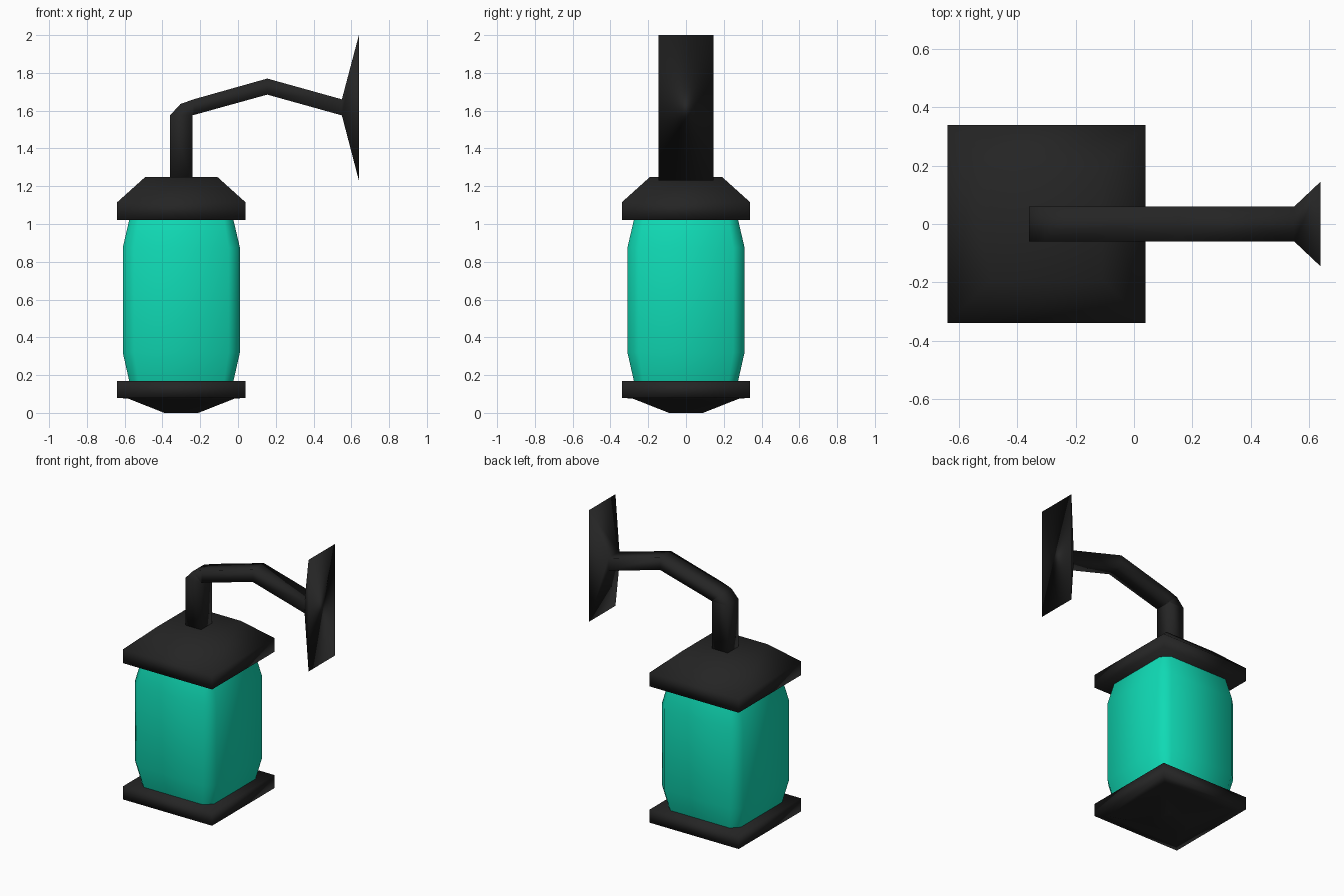
import bpy
import bmesh

cube = bpy.data.objects.get("Cube")
if cube:
    bpy.data.objects.remove(cube, do_unlink=True)

LAMP_X = -0.30  # axis of the hanging lantern


def make_material(name, color, roughness):
    mat = bpy.data.materials.new(name)
    mat.use_nodes = True
    mat.diffuse_color = color
    node = mat.node_tree.nodes["Principled BSDF"]
    node.inputs["Base Color"].default_value = color
    node.inputs["Roughness"].default_value = roughness
    return mat


black = make_material("black metal", (0.018, 0.018, 0.018, 1), 0.6)
teal = make_material("teal glass", (0.005, 0.70, 0.46, 1), 0.5)


def loft(name, rings, mat, caps=True):
    """Skin a row of matching rings into one smooth shaded object."""
    bm = bmesh.new()
    loops = [[bm.verts.new(p) for p in ring] for ring in rings]
    n = len(loops[0])
    for a, b in zip(loops, loops[1:]):
        for i in range(n):
            j = (i + 1) % n
            bm.faces.new((a[i], a[j], b[j], b[i]))
    if caps:
        bm.faces.new(loops[0][::-1])
        bm.faces.new(loops[-1])
    bmesh.ops.recalc_face_normals(bm, faces=bm.faces)
    for face in bm.faces:
        face.smooth = True
    mesh = bpy.data.meshes.new(name)
    bm.to_mesh(mesh)
    bm.free()
    mesh.materials.append(mat)
    obj = bpy.data.objects.new(name, mesh)
    bpy.context.collection.objects.link(obj)
    return obj


def square(half, z):
    """Horizontal square ring around the lantern axis."""
    signs = ((-1, -1), (1, -1), (1, 1), (-1, 1))
    return [(LAMP_X + half * sx, half * sy, z) for sx, sy in signs]


def chamfered(half, cut, z):
    """Horizontal square ring with cut corners."""
    s = half - cut
    corners = ((-s, -half), (s, -half), (half, -s), (half, s),
               (s, half), (-s, half), (-half, s), (-half, -s))
    return [(LAMP_X + x, y, z) for x, y in corners]


def section(inner, outer, half_y):
    """Arm cross-section between an inner and an outer (x, z) point."""
    (xi, zi), (xo, zo) = inner, outer
    return [(xi, -half_y, zi), (xo, -half_y, zo),
            (xo, half_y, zo), (xi, half_y, zi)]


# Lantern base with its shallow tapered foot
loft("base", [square(0.09, 0), square(0.28, 0.075),
              square(0.34, 0.08), square(0.34, 0.17)], black)

# Glass body, drawn in at both ends
loft("glass", [chamfered(0.275, 0.05, 0.165), chamfered(0.31, 0.06, 0.32),
               chamfered(0.31, 0.06, 0.875), chamfered(0.275, 0.05, 1.025)],
     teal, caps=False)

# Roof cap
loft("roof", [square(0.34, 1.02), square(0.34, 1.115),
              square(0.19, 1.25)], black)

# Bent arm that flares into the wall plate
loft("arm_and_wall_plate", [
    section((-0.24, 1.23), (-0.36, 1.23), 0.06),
    section((-0.24, 1.575), (-0.36, 1.575), 0.06),
    section((-0.24, 1.575 + 0.001), (-0.305, 1.635), 0.06),
    section((-0.235, 1.577), (-0.235, 1.66), 0.06),
    section((0.155, 1.685), (0.155, 1.77), 0.06),
    section((0.55, 1.575), (0.55, 1.66), 0.06),
    section((0.64, 1.23), (0.64, 2.0), 0.145),
], black)
